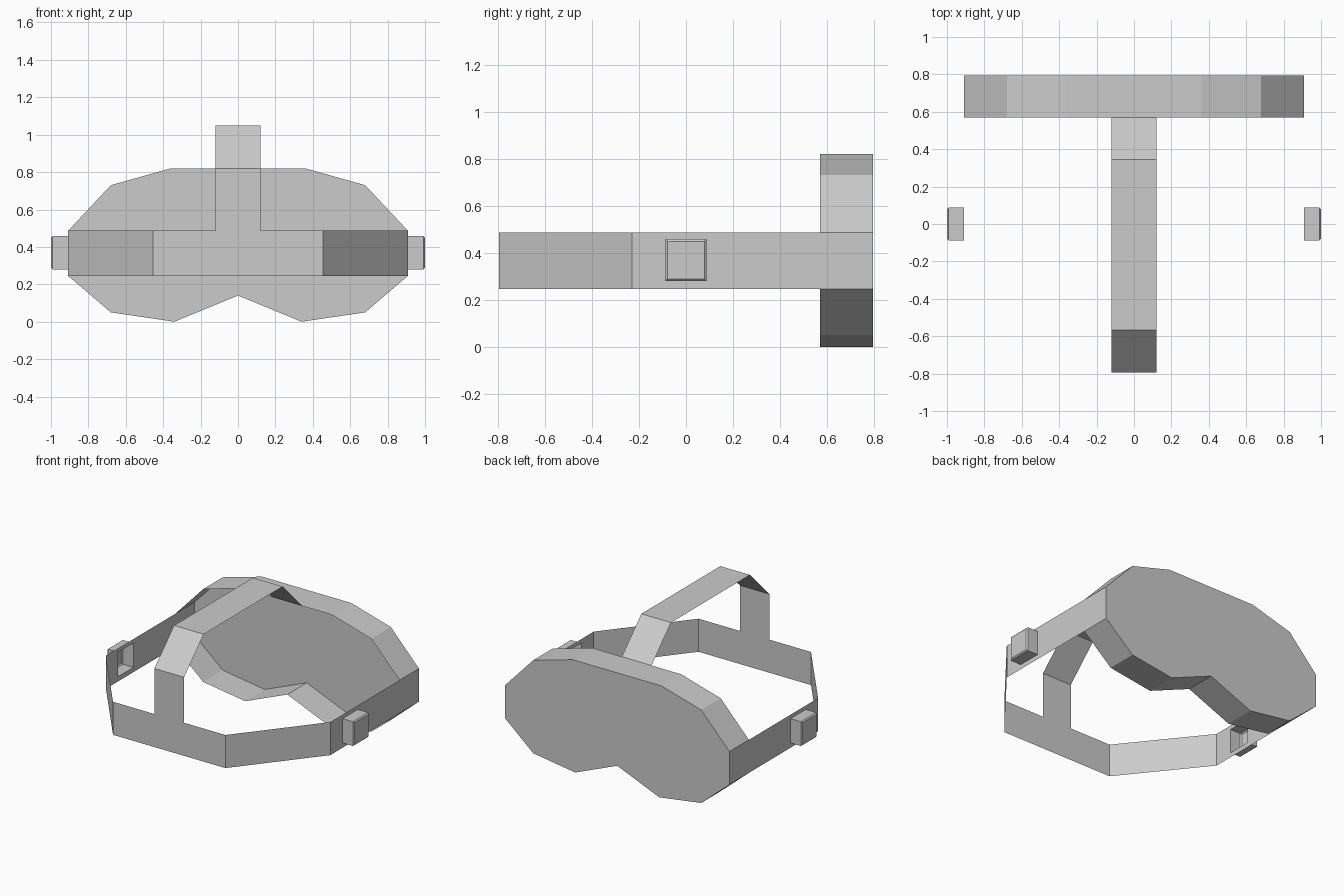
import bpy

if "Cube" in bpy.data.objects:
    bpy.data.objects.remove(bpy.data.objects["Cube"])

BACK, RIM, FRONT, TURN = 0.795, 0.57, -0.795, -0.23   # key y positions
Z0, Z1, SIDE = 0.245, 0.487, 0.908                    # strap band and half width


def add_mesh(name, verts, faces):
    mesh = bpy.data.meshes.new(name)
    mesh.from_pydata(verts, [], faces)
    mesh.validate()
    mesh.update()
    obj = bpy.data.objects.new(name, mesh)
    bpy.context.collection.objects.link(obj)
    return obj


def bridge(a, b, n, closed=True):
    """Quads between two rows of n vertices starting at indices a and b."""
    return [(a + i, a + (i + 1) % n, b + (i + 1) % n, b + i)
            for i in range(n if closed else n - 1)]


def mirror_x(obj):
    mod = obj.modifiers.new("mirror", 'MIRROR')
    mod.use_axis[0] = True
    mod.use_clip = True


# Mask: open shell with a flat plate on the far side and a nose notch below
half = [(0.34, 0.0), (0.68, 0.05), (SIDE, Z0), (SIDE, Z1), (0.68, 0.73), (0.36, 0.82)]
outline = [(0, 0.14)] + half + [(-x, z) for x, z in reversed(half)]
n = len(outline)
add_mesh("mask_shell",
         [(x, y, z) for y in (RIM, BACK) for x, z in outline],
         bridge(n, 0, n) + [tuple(range(2 * n - 1, n - 1, -1))])

# Head band: thin sheet running from the mask around the head
path = [(SIDE, TURN), (0.455, FRONT), (-0.455, FRONT), (-SIDE, TURN)]
add_mesh("head_band",
         [(x, y, z) for z in (Z0, Z1) for x, y in path],
         bridge(4, 0, 4, closed=False))


# Side band: pierced sheet with a hollow chamfered box pushed outward
def ring(x, y0, y1, z0, z1):
    return [(x, y0, z0), (x, y1, z0), (x, y1, z1), (x, y0, z1)]


rings = (ring(SIDE, TURN, RIM, Z0, Z1)
         + ring(SIDE, -0.088, 0.088, 0.28, 0.458)
         + ring(0.992, -0.088, 0.088, 0.28, 0.458)
         + ring(1.0, -0.079, 0.079, 0.289, 0.449))
side = add_mesh("side_band_with_box", rings,
                bridge(0, 4, 4) + bridge(4, 8, 4) + bridge(8, 12, 4) + [(12, 13, 14, 15)])
mirror_x(side)

# Top strap: thin ribbon arching over the head
arch = [(FRONT, Z1), (FRONT, 0.82), (-0.568, 1.048), (0.345, 1.048), (RIM, 0.82)]
add_mesh("top_strap",
         [(x, y, z) for x in (-0.12, 0.12) for y, z in arch],
         bridge(5, 0, 5, closed=False))
